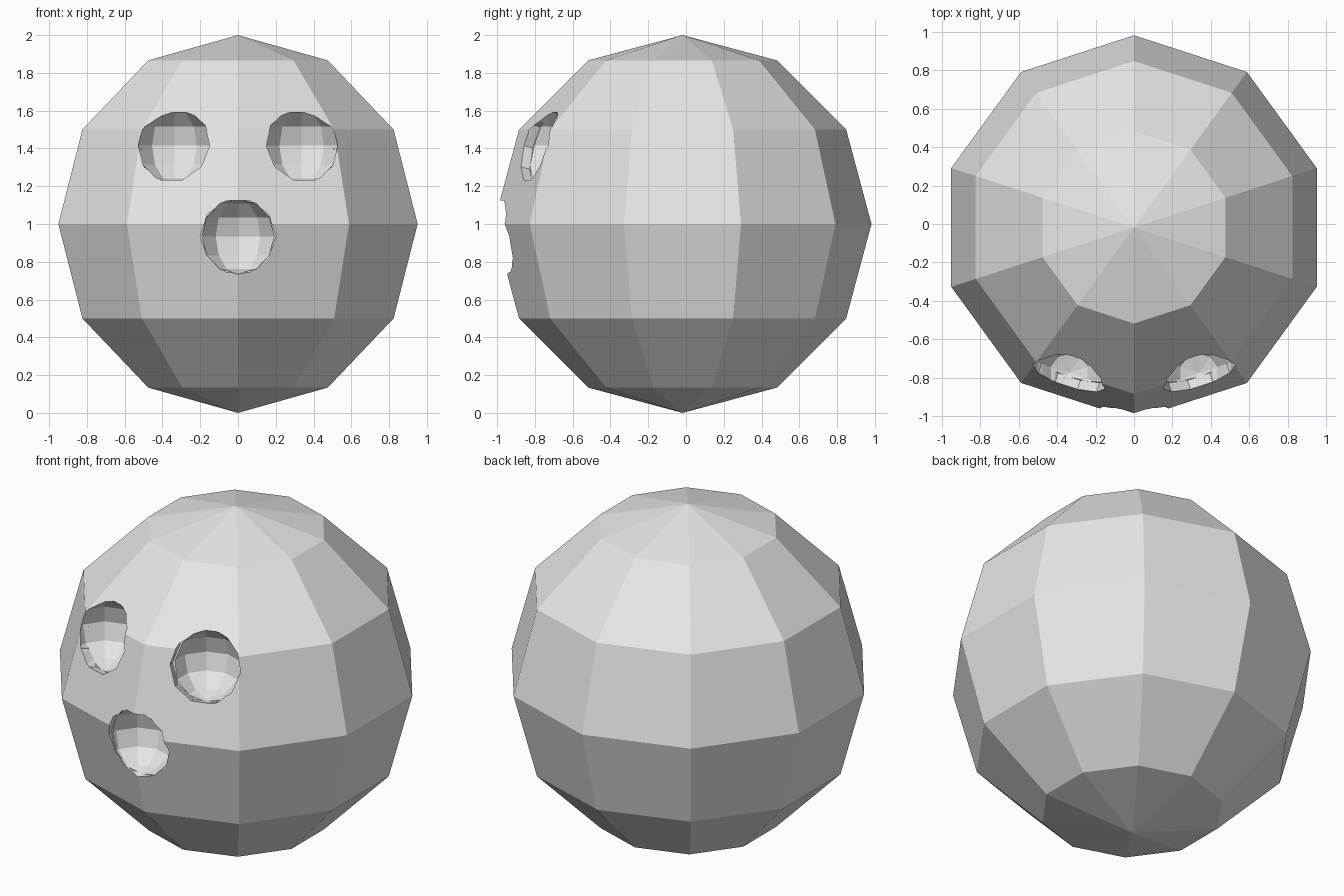
import bpy, bmesh, math
from mathutils import Matrix, Vector

if "Cube" in bpy.data.objects:
    bpy.data.objects.remove(bpy.data.objects["Cube"])

gray = bpy.data.materials.new("light_gray")
gray.diffuse_color = (0.8, 0.8, 0.8, 1)
gray.use_nodes = True
gray.node_tree.nodes["Principled BSDF"].inputs["Base Color"].default_value = gray.diffuse_color


def make_object(name, bm):
    mesh = bpy.data.meshes.new(name)
    bm.to_mesh(mesh)
    bm.free()
    mesh.materials.append(gray)
    obj = bpy.data.objects.new(name, mesh)
    bpy.context.collection.objects.link(obj)
    return obj


def faceted_ball(name, radius, center):
    """Ten-sided, six-ring ball with its poles along z."""
    bm = bmesh.new()
    bmesh.ops.create_uvsphere(bm, u_segments=10, v_segments=6, radius=radius,
                              matrix=Matrix.Translation(center))
    return make_object(name, bm)


def rim_prism(name, radius, center, normal, depth, inset):
    """Ten-sided prism along the surface normal, sunk by inset."""
    n = Vector(normal).normalized()
    turn = n.to_track_quat('Z', 'Y').to_matrix().to_4x4()
    place = (Matrix.Translation(Vector(center) + n * (depth / 2 - inset))
             @ turn @ Matrix.Rotation(math.radians(18), 4, 'Z'))
    bm = bmesh.new()
    bmesh.ops.create_cone(bm, cap_ends=True, segments=10, radius1=radius,
                          radius2=radius, depth=depth, matrix=place)
    return make_object(name, bm)


# Main faceted body
body = faceted_ball("body", 1.0, (0, -0.018, 1.0))

# Mouth hollow: bowl plus a thin decagonal rim
cutters = [
    faceted_ball("mouth_bowl", 0.201, (0, -0.945, 0.935)),
    rim_prism("mouth_rim", 0.2, (0, -1.0, 0.935), (0, -1, 0), 0.4, 0.085),
]

# Eye hollows, mirrored left and right
for side, label in ((-1, "left"), (1, "right")):
    cutters.append(faceted_ball(label + "_eye_bowl", 0.201,
                                (side * 0.337, -0.775, 1.415)))
    cutters.append(rim_prism(label + "_eye_rim", 0.197,
                             (side * 0.337, -0.796, 1.415),
                             (side * 0.30, -0.92, 0.25), 0.4, 0.05))

# Carve the hollows out of the body
bpy.context.view_layer.objects.active = body
for cutter in cutters:
    cutter.hide_render = True
    mod = body.modifiers.new(cutter.name, 'BOOLEAN')
    mod.operation = 'DIFFERENCE'
    mod.solver = 'EXACT'
    mod.object = cutter
    bpy.ops.object.modifier_apply(modifier=mod.name)
for cutter in cutters:
    bpy.data.objects.remove(cutter, do_unlink=True)
